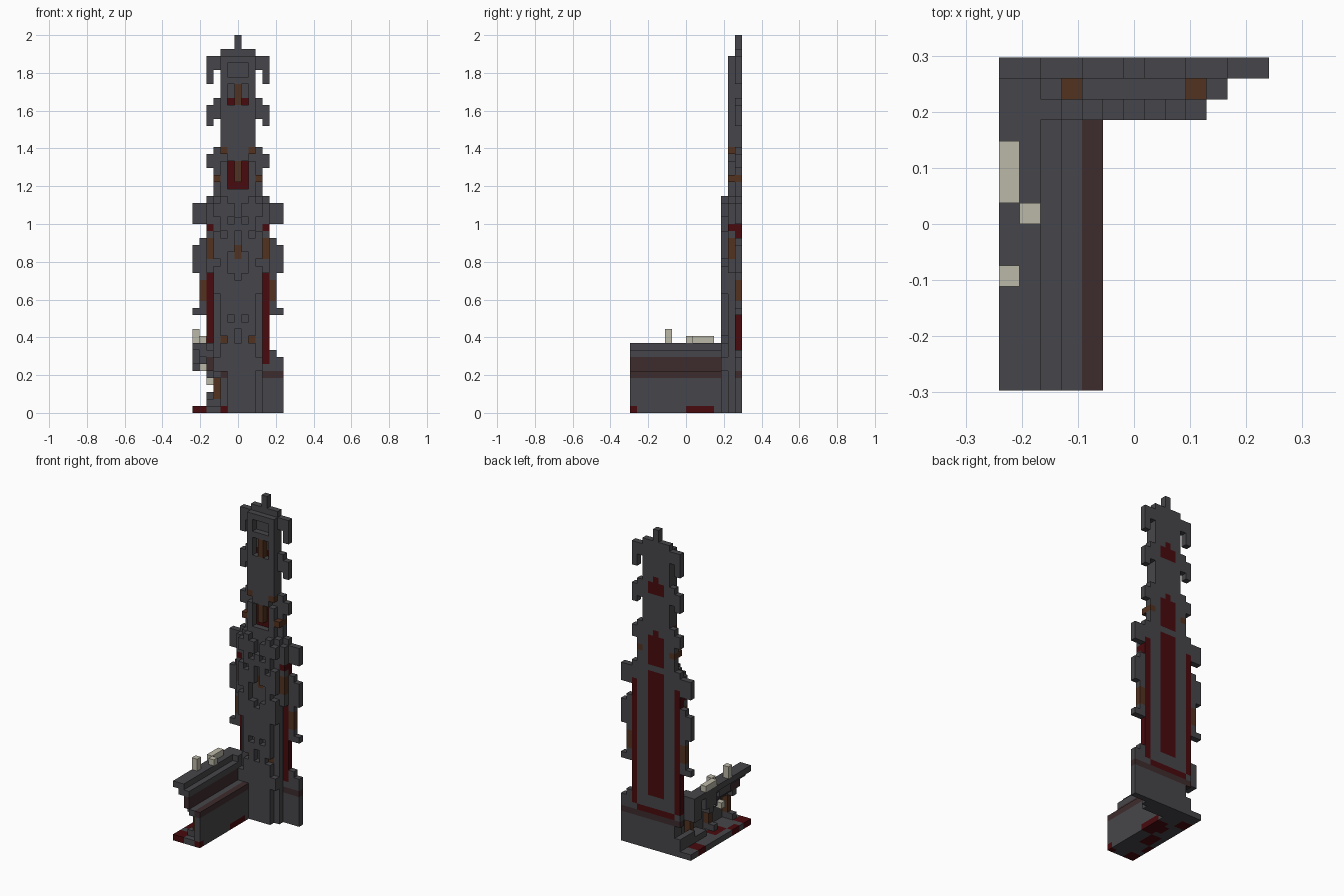
import bpy, bmesh
from mathutils import Vector

cube = bpy.data.objects.get("Cube")
if cube:
    bpy.data.objects.remove(cube)

U = 2 / 54                      # size of one block
CENTRE = Vector((6.5, 8, 0))    # grid is 13 x 16 x 54 blocks

COLOURS = {
    "dark_stone": (0.062, 0.062, 0.069),
    "deep_red": (0.065, 0.003, 0.004),
    "rust_brown": (0.085, 0.032, 0.014),
    "maroon_trim": (0.048, 0.025, 0.026),
    "bone": (0.50, 0.48, 0.39),
}
mats = []
for mat_name, rgb in COLOURS.items():
    m = bpy.data.materials.new(mat_name)
    m.use_nodes = True
    m.diffuse_color = (*rgb, 1)
    bsdf = m.node_tree.nodes["Principled BSDF"]
    bsdf.inputs["Base Color"].default_value = (*rgb, 1)
    bsdf.inputs["Roughness"].default_value = 0.9
    mats.append(m)
STONE, RED, RUST, TRIM, BONE = range(5)

grid = {}   # block -> (part, material)


def blocks(x, y, z):
    return [(i, j, k) for i in range(*x) for j in range(*y) for k in range(*z)]


def fill(part, mat, x, y, z, mirror=False):
    """Place a cuboid of blocks, optionally mirrored across the tower axis."""
    for b in blocks(x, y, z):
        grid[b] = (part, mat)
        if mirror:
            grid[(12 - b[0], b[1], b[2])] = (part, mat)


def carve(x, y, z, mirror=False):
    for i, j, k in blocks(x, y, z):
        grid.pop((i, j, k), None)
        if mirror:
            grid.pop((12 - i, j, k), None)


BACK, MID, FACE = (15, 16), (14, 15), (13, 14)

# tower base, broken away at the right end
P = "tower_base"
fill(P, STONE, (0, 13), BACK, (0, 1))
fill(P, STONE, (2, 13), BACK, (1, 3))
fill(P, STONE, (3, 13), BACK, (3, 5))
fill(P, TRIM, (2, 13), BACK, (5, 6))
fill(P, STONE, (2, 13), BACK, (6, 8))
fill(P, STONE, (10, 12), BACK, (8, 9))
fill(P, STONE, (3, 10), MID, (0, 9))

# rear slab with red border and centre panel
P = "rear_slab"
fill(P, STONE, (3, 10), BACK, (8, 31))
fill(P, RED, (2, 3), BACK, (7, 28), True)
fill(P, RED, (3, 10), BACK, (6, 7))
fill(P, STONE, (3, 10), BACK, (7, 8))
fill(P, RED, (5, 8), BACK, (9, 30))
fill(P, STONE, (2, 3), BACK, (28, 31), True)

# upper spire
P = "spire"
fill(P, STONE, (4, 9), BACK, (31, 52))
fill(P, STONE, (6, 7), BACK, (52, 54))
fill(P, RED, (5, 8), BACK, (31, 36))
fill(P, RED, (6, 7), BACK, (36, 37))
fill(P, RED, (5, 8), BACK, (43, 45))
fill(P, RED, (6, 7), BACK, (45, 46))
fill(P, STONE, (4, 9), MID, (28, 51))
carve((5, 8), MID, (32, 36))
carve((5, 8), MID, (44, 45))
carve((5, 8), MID, (48, 50))
carve((4, 5), MID, (36, 38), True)
carve((5, 6), MID, (45, 47), True)
fill(P, RUST, (6, 7), MID, (33, 36))
fill(P, RUST, (6, 7), MID, (44, 47))
fill(P, RUST, (4, 5), MID, (37, 38), True)

# hooked side ornaments
P = "spire_hooks"
for low, top in ((49, 51), (42, 44), (35, 37)):
    fill(P, STONE, (2, 4), BACK, (low, top), True)
for low, top in ((47, 49), (41, 42)):
    fill(P, STONE, (2, 3), BACK, (low, top), True)
fill(P, STONE, (3, 4), BACK, (44, 45), True)
fill(P, STONE, (3, 4), BACK, (37, 38), True)
fill(P, STONE, (3, 4), BACK, (31, 35), True)
fill(P, RUST, (3, 4), (14, 16), (33, 34), True)
P = "side_hooks"
fill(P, STONE, (0, 2), BACK, (27, 30), True)
fill(P, STONE, (1, 2), BACK, (24, 25), True)
fill(P, STONE, (0, 2), BACK, (21, 24), True)
fill(P, STONE, (0, 1), BACK, (20, 21), True)
fill(P, STONE, (1, 2), BACK, (15, 21), True)
fill(P, RUST, (1, 2), BACK, (16, 19), True)
fill(P, STONE, (0, 2), BACK, (14, 15), True)

# middle relief layer
P = "middle_relief"
fill(P, STONE, (3, 10), MID, (9, 31))
fill(P, STONE, (2, 3), MID, (20, 30), True)
fill(P, RUST, (2, 3), MID, (22, 25), True)
fill(P, RED, (2, 3), MID, (26, 27), True)
fill(P, RUST, (6, 7), MID, (22, 24))
fill(P, RUST, (4, 5), MID, (10, 11), True)

# carved front face
P = "front_relief"
fill(P, STONE, (3, 10), FACE, (15, 30))
fill(P, STONE, (4, 9), FACE, (0, 15))
fill(P, STONE, (3, 4), FACE, (6, 8), True)
fill(P, STONE, (4, 5), FACE, (30, 31), True)
carve((6, 7), FACE, (19, 26))
carve((5, 6), FACE, (27, 28), True)
carve((6, 7), FACE, (28, 30))
carve((4, 5), FACE, (25, 26), True)
carve((3, 4), FACE, (21, 22), True)
carve((5, 6), FACE, (20, 23), True)
carve((3, 4), FACE, (26, 28), True)
carve((3, 4), FACE, (15, 17), True)
carve((5, 6), FACE, (13, 14), True)
carve((4, 5), FACE, (10, 11), True)
carve((6, 7), FACE, (10, 12))

# side wall with stepped cornice
P = "side_wall"
RUN = (0, 13)
fill(P, STONE, (4, 5), RUN, (1, 5))
fill(P, STONE, (3, 4), RUN, (5, 6))
fill(P, TRIM, (4, 5), RUN, (5, 6))
P = "wall_cornice"
fill(P, TRIM, (2, 3), RUN, (6, 8))
fill(P, STONE, (1, 3), RUN, (8, 9))
fill(P, STONE, (0, 2), RUN, (9, 10))
fill(P, STONE, (0, 3), (13, 15), (6, 10))
fill(P, STONE, (1, 2), (4, 7), (7, 8))
fill(P, STONE, (0, 1), (9, 12), (7, 9))
fill(P, STONE, (0, 2), (10, 11), (6, 7))

# ragged floor with stains
P = "floor"
fill(P, STONE, (0, 5), (0, 15), (0, 1))
for x, y in (((0, 2), (0, 2)), ((4, 5), (0, 1)), ((1, 3), (5, 8)),
             ((0, 1), (3, 5)), ((3, 5), (8, 12)), ((2, 3), (9, 11)),
             ((0, 2), (12, 14))):
    fill(P, RED, x, y, (0, 1))

# wall posts and rubble
P = "wall_posts"
for y in (1, 6, 11):
    fill(P, RUST, (3, 4), (y, y + 1), (2, 5))
    fill(P, STONE, (2, 4), (y, y + 1), (1, 2))
    fill(P, STONE, (2, 3), (y, y + 1), (5, 6))
P = "rubble"
fill(P, STONE, (2, 4), (9, 11), (1, 2))
fill(P, STONE, (2, 3), (12, 15), (1, 3))

# bone fragments
P = "bone_fragments"
fill(P, BONE, (0, 1), (9, 12), (10, 11))
fill(P, BONE, (1, 2), (8, 9), (10, 11))
fill(P, BONE, (0, 1), (5, 6), (10, 12))
fill(P, BONE, (1, 2), (8, 9), (6, 7))
fill(P, BONE, (2, 3), (4, 5), (4, 5))


def build(part):
    """Mesh the exposed faces of one part and merge flat areas."""
    bm = bmesh.new()
    for cell, (owner, mat) in grid.items():
        if owner != part:
            continue
        mid = Vector(cell) + Vector((0.5, 0.5, 0.5)) - CENTRE
        for axis in range(3):
            for sign in (-1, 1):
                n = Vector((0, 0, 0))
                n[axis] = sign
                if tuple(c + int(d) for c, d in zip(cell, n)) in grid:
                    continue
                u = Vector((0, 0, 0))
                u[(axis + 1) % 3] = 0.5
                v = n.cross(u)
                c = mid + n / 2
                ring = (c - u - v, c + u - v, c + u + v, c - u + v)
                f = bm.faces.new([bm.verts.new(p * U) for p in ring])
                f.material_index = mat
    bmesh.ops.remove_doubles(bm, verts=bm.verts, dist=U / 100)
    bmesh.ops.dissolve_limit(bm, angle_limit=0.01, verts=bm.verts,
                             edges=bm.edges, delimit={'MATERIAL'})
    mesh = bpy.data.meshes.new(part)
    bm.to_mesh(mesh)
    bm.free()
    for m in mats:
        mesh.materials.append(m)
    bpy.context.scene.collection.objects.link(bpy.data.objects.new(part, mesh))


for part in sorted({owner for owner, _ in grid.values()}):
    build(part)
